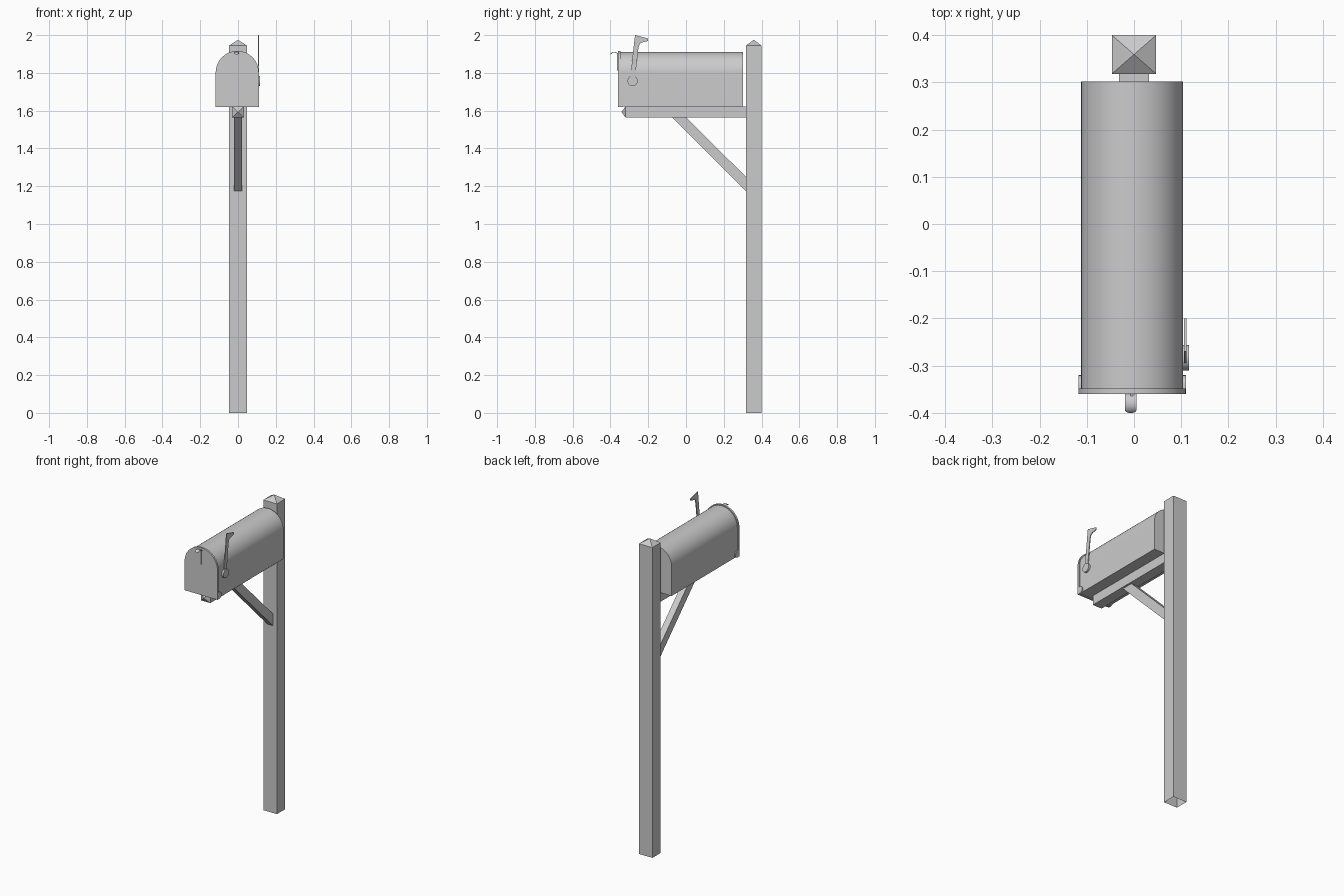
import bpy, bmesh, math
from mathutils import Vector

if "Cube" in bpy.data.objects:
    bpy.data.objects.remove(bpy.data.objects["Cube"])


def finish(name, bm, smooth=False):
    bmesh.ops.recalc_face_normals(bm, faces=bm.faces)
    me = bpy.data.meshes.new(name)
    bm.to_mesh(me)
    bm.free()
    ob = bpy.data.objects.new(name, me)
    bpy.context.collection.objects.link(ob)
    if smooth:
        bpy.ops.object.select_all(action='DESELECT')
        ob.select_set(True)
        bpy.context.view_layer.objects.active = ob
        bpy.ops.object.shade_smooth_by_angle(angle=math.radians(30))
    return ob


def prism(name, outline, axis, lo, hi, smooth=False):
    """Extrude an outline along x (points are y,z) or y (points are x,z)."""
    bm = bmesh.new()
    place = (lambda p, t: (t, p[0], p[1])) if axis == 'x' else (lambda p, t: (p[0], t, p[1]))
    face = bm.faces.new([bm.verts.new(place(p, lo)) for p in outline])
    ext = bmesh.ops.extrude_face_region(bm, geom=[face], use_keep_orig=True)
    shift = Vector((hi - lo, 0, 0) if axis == 'x' else (0, hi - lo, 0))
    bmesh.ops.translate(bm, vec=shift, verts=[v for v in ext['geom'] if isinstance(v, bmesh.types.BMVert)])
    return finish(name, bm, smooth)


def pointed_beam(name, ring, start, end, tip):
    """Square beam with an open start and a pyramid on its far end."""
    bm = bmesh.new()
    a = [bm.verts.new(start(p)) for p in ring]
    b = [bm.verts.new(end(p)) for p in ring]
    t = bm.verts.new(tip)
    for i in range(4):
        j = (i + 1) % 4
        bm.faces.new((a[i], a[j], b[j], b[i]))
        bm.faces.new((b[i], b[j], t))
    return finish(name, bm)


def rect(a0, a1, b0, b1):
    return [(a0, b0), (a1, b0), (a1, b1), (a0, b1)]


def arc(cx, cz, r, a0, a1, n):
    return [(cx + r * math.cos(math.radians(a0 + (a1 - a0) * i / n)),
             cz + r * math.sin(math.radians(a0 + (a1 - a0) * i / n))) for i in range(n + 1)]


CX = -0.004


def arch(r, base):
    return [(CX + r, base)] + arc(CX, 1.802, r, 0, 180, 40) + [(CX - r, base)]


# Post with pyramid top, arm with pyramid nose, diagonal brace
pointed_beam('post', rect(-0.047, 0.047, 0.318, 0.4),
             lambda p: (p[0], p[1], 0), lambda p: (p[0], p[1], 1.945), (0, 0.359, 1.975))
pointed_beam('arm', rect(-0.032, 0.032, 1.563, 1.622),
             lambda p: (p[0], 0.32, p[1]), lambda p: (p[0], -0.32, p[1]), (0, -0.342, 1.593))
prism('brace', [(-0.075, 1.565), (0.32, 1.172), (0.32, 1.247), (0, 1.565)], 'x', -0.02, 0.02)

# Mailbox body and door
prism('box_body', arch(0.108, 1.622), 'y', -0.35, 0.302, True)
prism('door', arch(0.114, 1.619), 'y', -0.36, -0.348, True)

# Rounded hinge tabs on both lower door sides
tab = [(-0.35, 1.619)] + arc(-0.341, 1.64, 0.021, -90, 90, 10) + [(-0.35, 1.661)]
for side, s in (('right', 1), ('left', -1)):
    x0, x1 = sorted((CX + s * 0.108, CX + s * 0.114))
    prism('hinge_tab_' + side, tab, 'x', x0, x1, True)

# Door pull: curved strip with a rounded end, plus the thin fin under it
bm = bmesh.new()
rows = []
n = 12
for i in range(n + 1):
    a = math.radians(5 + 170 * i / n)
    w = 0.012 * min(1, 0.35 + 0.3 * (n - i))
    y, z = -0.38 + 0.02 * math.cos(a), 1.896 + 0.015 * math.sin(a)
    rows.append([bm.verts.new((-0.007 - w, y, z)), bm.verts.new((-0.007 + w, y, z))])
for p, q in zip(rows, rows[1:]):
    bm.faces.new((p[0], p[1], q[1], q[0]))
bmesh.ops.recalc_face_normals(bm, faces=bm.faces)
bmesh.ops.solidify(bm, geom=bm.faces[:], thickness=0.003)
finish('door_pull', bm, True)
prism('door_fin', rect(-0.366, -0.359, 1.812, 1.905), 'x', -0.007, -0.002)

# Signal flag and its pivot disc
prism('flag', [(-0.297, 1.757), (-0.272, 1.757), (-0.252, 1.93), (-0.245, 1.955), (-0.232, 1.961),
               (-0.2, 1.969), (-0.2, 1.982), (-0.27, 2.0), (-0.274, 1.965)], 'x', 0.106, 0.111)
prism('flag_pivot', arc(-0.283, 1.757, 0.027, 0, 348.75, 31), 'x', 0.103, 0.116, True)
